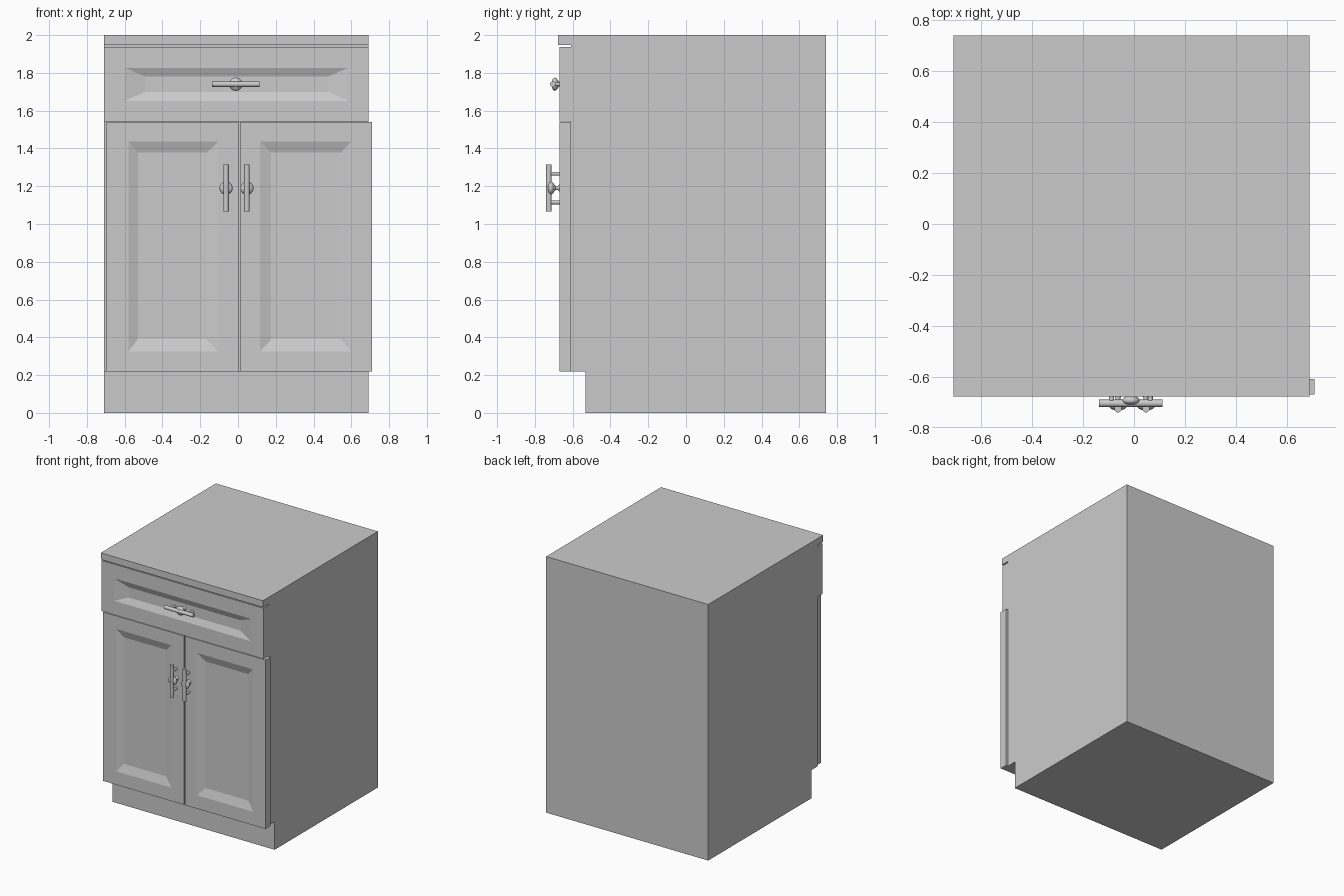
import bpy, bmesh, math
from mathutils import Matrix, Vector

if "Cube" in bpy.data.objects:
    bpy.data.objects.remove(bpy.data.objects["Cube"])


def finish(bm, name, smooth=False):
    bmesh.ops.recalc_face_normals(bm, faces=bm.faces)
    me = bpy.data.meshes.new(name)
    bm.to_mesh(me)
    bm.free()
    ob = bpy.data.objects.new(name, me)
    bpy.context.collection.objects.link(ob)
    if smooth:
        bpy.ops.object.select_all(action='DESELECT')
        ob.select_set(True)
        bpy.context.view_layer.objects.active = ob
        bpy.ops.object.shade_smooth_by_angle(angle=math.radians(40))
    return ob


# Carcass: side profile (y, z) with toe kick and worktop lip, extruded along x
def carcass():
    profile = [(-0.533, 0), (0.74, 0), (0.74, 2), (-0.678, 2), (-0.678, 1.948),
               (-0.61, 1.948), (-0.61, 0.22), (-0.533, 0.22)]
    bm = bmesh.new()
    face = bm.faces.new([bm.verts.new((-0.71, y, z)) for y, z in profile])
    ext = bmesh.ops.extrude_face_region(bm, geom=[face])
    verts = [v for v in ext['geom'] if isinstance(v, bmesh.types.BMVert)]
    bmesh.ops.translate(bm, verts=verts, vec=(1.4, 0, 0))
    finish(bm, "cabinet_carcass")


# Front panel: slab with a recessed field, built from nested rectangles (x0, x1, z0, z1)
def front_panel(name, edge, outer, inner, depth=0.02, y_front=-0.671, y_back=-0.609):
    bm = bmesh.new()
    rings = []
    for (x0, x1, z0, z1), y in ((edge, y_back), (edge, y_front),
                                (outer, y_front), (inner, y_front + depth)):
        rings.append([bm.verts.new((x, y, z)) for x, z in
                      ((x0, z0), (x1, z0), (x1, z1), (x0, z1))])
    bm.faces.new(rings[0])
    bm.faces.new(rings[-1])
    for a, b in zip(rings, rings[1:]):
        for i in range(4):
            j = (i + 1) % 4
            bm.faces.new((a[i], a[j], b[j], b[i]))
    finish(bm, name)


# Handle: bar along local x, two posts and a turned centre knob pointing to -y
def handle(name, loc, vertical):
    bm = bmesh.new()

    def rod(radius, length, center, rot):
        bmesh.ops.create_cone(bm, cap_ends=True, segments=20, radius1=radius,
                              radius2=radius, depth=length,
                              matrix=Matrix.Translation(center) @ rot)

    rod(0.0145, 0.25, (0, -0.056, 0), Matrix.Rotation(math.pi / 2, 4, 'Y'))
    for x in (-0.076, 0.076):
        rod(0.010, 0.056, (x, -0.028, 0), Matrix.Rotation(math.pi / 2, 4, 'X'))

    # knob with flared neck: (radius, distance from panel)
    neck = [(0.02, 0.0), (0.013, 0.006), (0.009, 0.013), (0.010, 0.02), (0.018, 0.027)]
    bulb = [(0.035 * math.sin(a), 0.045 - 0.018 * math.cos(a))
            for a in [math.radians(d) for d in (50, 70, 90, 110, 130, 150, 167, 180)]]
    vs = [bm.verts.new((r, -d, 0)) for r, d in neck + bulb]
    es = [bm.edges.new(p) for p in zip(vs, vs[1:])]
    spun = bmesh.ops.spin(bm, geom=vs + es, cent=(0, 0, 0), axis=(0, 1, 0),
                          angle=2 * math.pi, steps=24, use_duplicate=False)
    bmesh.ops.remove_doubles(bm, verts=bm.verts, dist=0.0002)
    ob = finish(bm, name, smooth=True)
    ob.location = loc
    if vertical:
        ob.rotation_euler = (0, math.pi / 2, 0)


carcass()

# Drawer and door fronts
front_panel("drawer_front", (-0.71, 0.69, 1.543, 1.938),
            (-0.60, 0.585, 1.652, 1.827), (-0.49, 0.475, 1.70, 1.78))
front_panel("left_door", (-0.695, 0.003, 0.22, 1.539),
            (-0.58, -0.105, 0.325, 1.437), (-0.53, -0.165, 0.39, 1.378))
front_panel("right_door", (0.012, 0.709, 0.22, 1.539),
            (0.117, 0.60, 0.325, 1.437), (0.175, 0.545, 0.39, 1.378))

# Handles
handle("drawer_handle", (-0.012, -0.649, 1.74), False)
handle("left_door_handle", (-0.063, -0.67, 1.19), True)
handle("right_door_handle", (0.047, -0.67, 1.19), True)
